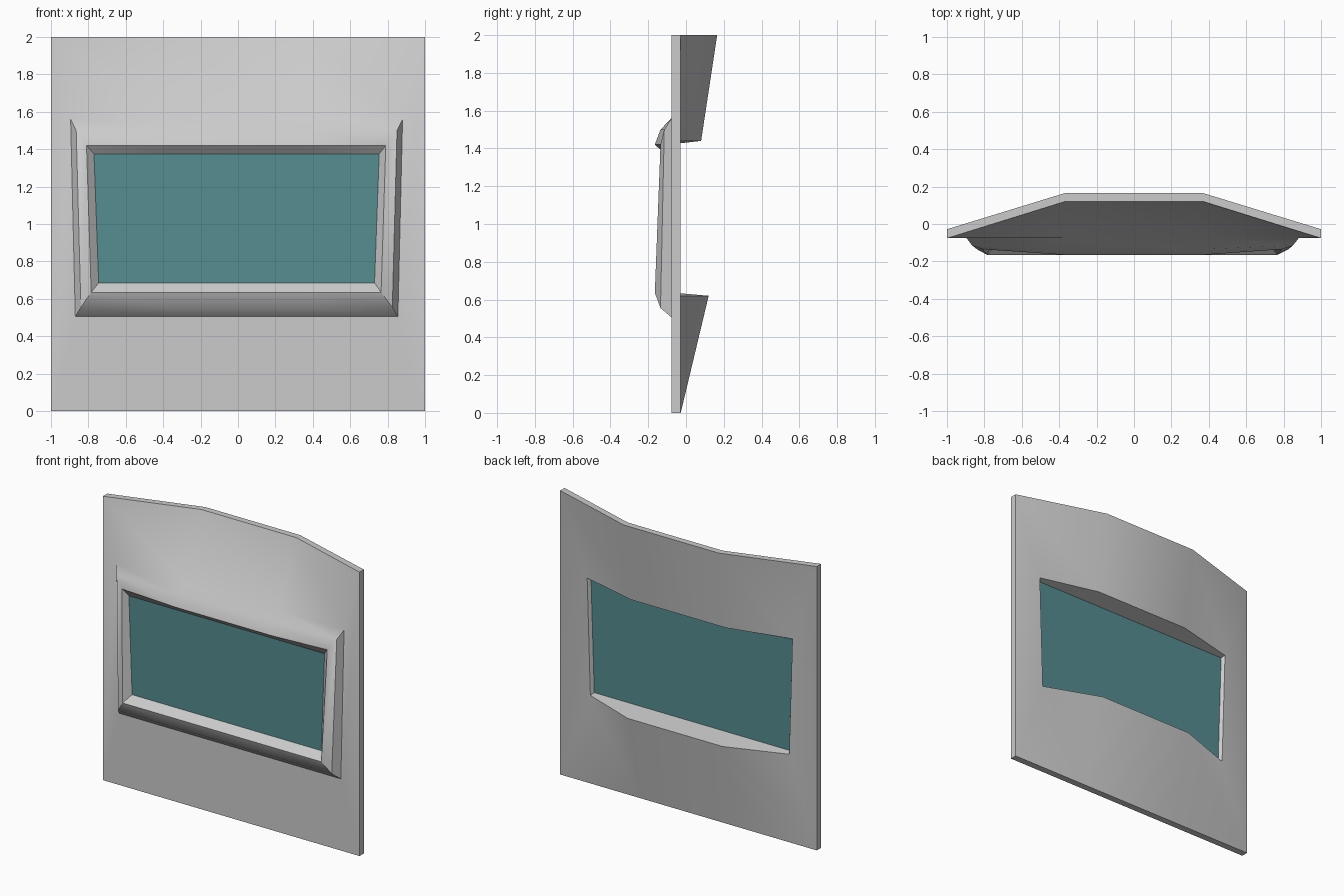
import bpy, math

if "Cube" in bpy.data.objects:
    bpy.data.objects.remove(bpy.data.objects["Cube"])

FOLD = 0.37  # x of the two vertical bends in the panel


def ring(top, bottom, y_top, y_top_mid, y_bot, y_bot_mid):
    """Eight-point loop; top and bottom are (x left, x right, z)."""
    tl, tr, zt = top
    bl, br, zb = bottom
    return [(bl, y_bot, zb), (-FOLD, y_bot_mid, zb), (FOLD, y_bot_mid, zb), (br, y_bot, zb),
            (tr, y_top, zt), (FOLD, y_top_mid, zt), (-FOLD, y_top_mid, zt), (tl, y_top, zt)]


def flat_ring(top, bottom, y):
    return ring(top, bottom, y, y, y, y)


def add_object(name, verts, faces):
    mesh = bpy.data.meshes.new(name)
    mesh.from_pydata(verts, [], faces)
    mesh.update()
    obj = bpy.data.objects.new(name, mesh)
    bpy.context.collection.objects.link(obj)
    return obj


glass_front = flat_ring((-0.77, 0.755, 1.375), (-0.745, 0.73, 0.685), -0.115)
glass_back = flat_ring((-0.795, 0.775, 1.425), (-0.77, 0.75, 0.635), -0.05)
edge_top, edge_bottom = (-1, 1, 2), (-1, 1, 0)

# Loops from the front of the glass, over the raised frame,
# around the panel edge, and into the back opening
rings = [
    glass_front,
    ring((-0.81, 0.79, 1.42), (-0.785, 0.765, 0.635), -0.135, -0.165, -0.165, -0.165),  # ridge
    ring((-0.865, 0.85, 1.50), (-0.84, 0.825, 0.555), -0.115, -0.135, -0.135, -0.135),  # shoulder
    flat_ring((-0.895, 0.88, 1.56), (-0.87, 0.855, 0.505), -0.076),                     # frame foot
    ring(edge_top, edge_bottom, -0.076, 0.12, -0.076, -0.076),                          # front edge
    ring(edge_top, edge_bottom, -0.028, 0.165, -0.028, -0.028),                         # back edge
    ring((-0.81, 0.79, 1.44), (-0.785, 0.765, 0.62), -0.028, 0.08, -0.028, 0.12),       # back opening
    glass_back,
]

# Panel with raised window frame
verts = [p for r in rings for p in r]
faces = []
for i in range(len(rings) - 1):
    a, b = i * 8, (i + 1) * 8
    for k in range(8):
        j = (k + 1) % 8
        faces.append((a + j, b + j, b + k, a + k)[::-1])
panel = add_object("window_panel", verts, faces)

bpy.context.view_layer.objects.active = panel
panel.select_set(True)
bpy.ops.object.mode_set(mode='EDIT')
bpy.ops.mesh.select_all(action='SELECT')
bpy.ops.mesh.normals_make_consistent(inside=False)
bpy.ops.object.mode_set(mode='OBJECT')
bpy.ops.object.shade_smooth_by_angle(angle=math.radians(30))

# Window glass: a front pane and a back pane
glass = add_object("window_glass", glass_front + glass_back,
                   [tuple(range(8)), tuple(range(15, 7, -1))])
mat = bpy.data.materials.new("teal_glass")
mat.diffuse_color = (0.09, 0.27, 0.285, 1)
mat.use_nodes = True
mat.node_tree.nodes["Principled BSDF"].inputs["Base Color"].default_value = mat.diffuse_color
glass.data.materials.append(mat)
